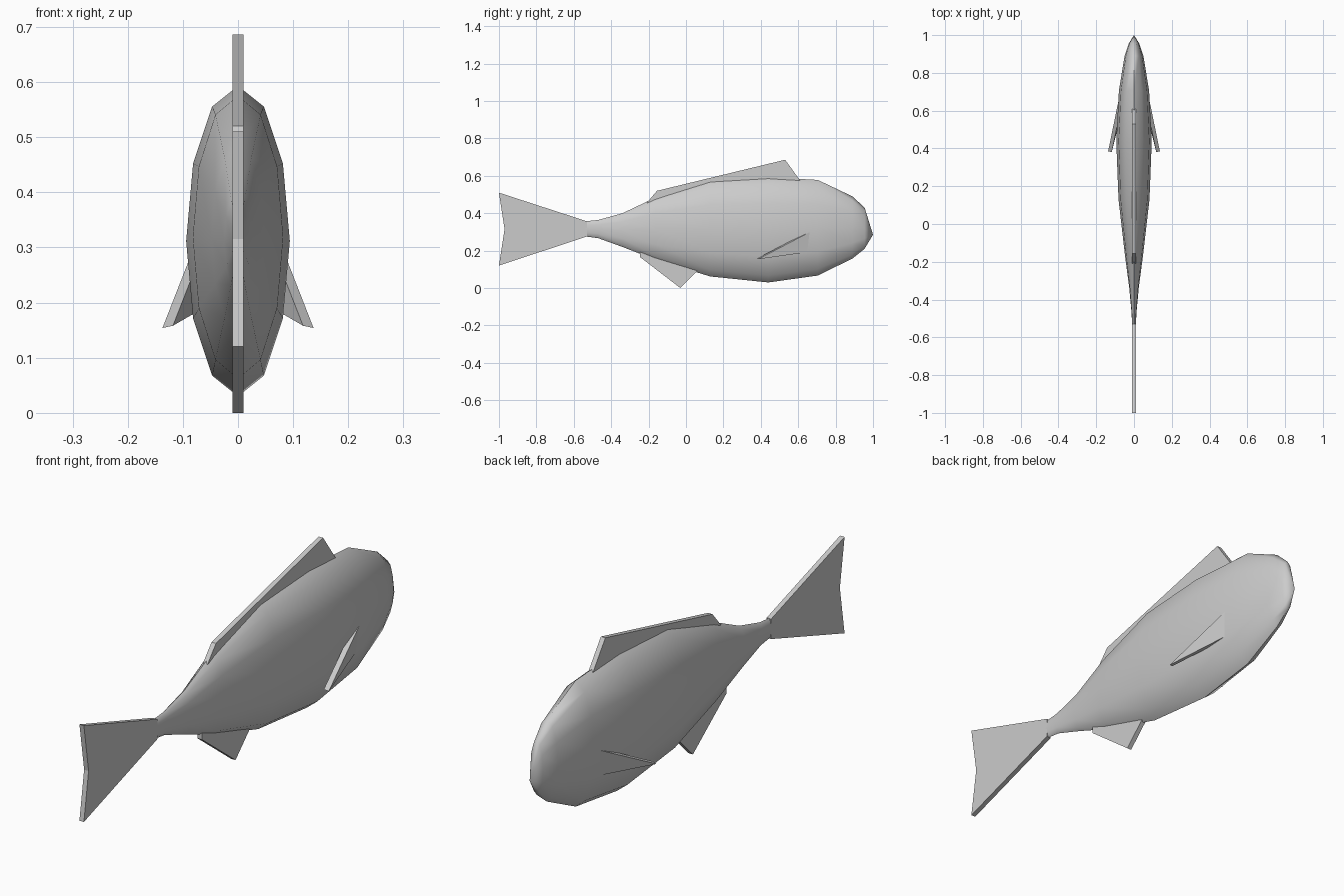
import bpy, bmesh, math
from mathutils import Vector

if "Cube" in bpy.data.objects:
    bpy.data.objects.remove(bpy.data.objects["Cube"])

grey = bpy.data.materials.new("light_grey")
grey.diffuse_color = (0.6, 0.6, 0.6, 1)
grey.use_nodes = True
grey.node_tree.nodes["Principled BSDF"].inputs["Base Color"].default_value = grey.diffuse_color


def finish(name, bm):
    bmesh.ops.recalc_face_normals(bm, faces=bm.faces)
    mesh = bpy.data.meshes.new(name)
    bm.to_mesh(mesh)
    bm.free()
    mesh.materials.append(grey)
    obj = bpy.data.objects.new(name, mesh)
    bpy.context.collection.objects.link(obj)
    return obj


def plate(name, points, offset):
    """Flat fin: outline pushed along an offset."""
    bm = bmesh.new()
    face = bm.faces.new([bm.verts.new(p) for p in points])
    new = bmesh.ops.extrude_face_region(bm, geom=[face], use_keep_orig=True)["geom"]
    bmesh.ops.translate(bm, vec=offset,
                        verts=[v for v in new if isinstance(v, bmesh.types.BMVert)])
    return finish(name, bm)


# Body: twelve-sided oval rings (y, half width, bottom, top) and a pointed nose
rings = [(-0.54, 0.010, 0.276, 0.357), (-0.47, 0.013, 0.267, 0.364),
         (-0.34, 0.025, 0.220, 0.400), (-0.165, 0.048, 0.152, 0.483),
         (0.13, 0.082, 0.062, 0.575), (0.44, 0.094, 0.030, 0.593),
         (0.705, 0.080, 0.067, 0.578), (0.89, 0.050, 0.158, 0.490),
         (0.955, 0.028, 0.210, 0.430)]
N = 12
bm = bmesh.new()
loops = []
for y, w, lo, hi in rings:
    loops.append([bm.verts.new((w * math.sin(2 * math.pi * i / N), y,
                                (lo + hi) / 2 + (hi - lo) / 2 * math.cos(2 * math.pi * i / N)))
                  for i in range(N)])
for a, b in zip(loops, loops[1:]):
    for i in range(N):
        j = (i + 1) % N
        bm.faces.new((a[i], a[j], b[j], b[i]))
bm.faces.new(loops[0])
nose = bm.verts.new((0, 1.0, 0.285))
for i in range(N):
    bm.faces.new((loops[-1][i], loops[-1][(i + 1) % N], nose))
body = finish("body", bm)
bpy.context.view_layer.objects.active = body
body.select_set(True)
bpy.ops.object.shade_smooth_by_angle(angle=math.radians(70))
body.select_set(False)

# Upright fins on the centre line, outlines in (y, z)
fins = {
    "tail_fin": [(-0.53, 0.357), (-1.0, 0.51), (-0.97, 0.315), (-1.0, 0.12), (-0.53, 0.276)],
    "dorsal_fin": [(-0.21, 0.455), (-0.155, 0.52), (0.53, 0.686), (0.61, 0.575), (0.13, 0.5)],
    "anal_fin": [(-0.245, 0.20), (-0.245, 0.165), (-0.03, 0.0), (0.07, 0.10), (0.0, 0.2)],
}
for name, outline in fins.items():
    plate(name, [(-0.01, y, z) for y, z in outline], Vector((0.02, 0, 0)))

# Swept side fins, mirrored left and right
for side, label in ((1, "right"), (-1, "left")):
    outline = [(0.137, 0.385, 0.154), (0.078, 0.673, 0.305), (0.068, 0.665, 0.194)]
    plate(label + "_side_fin", [(side * x, y, z) for x, y, z in outline],
          Vector((-0.019 * side, -0.005, 0.004)))
